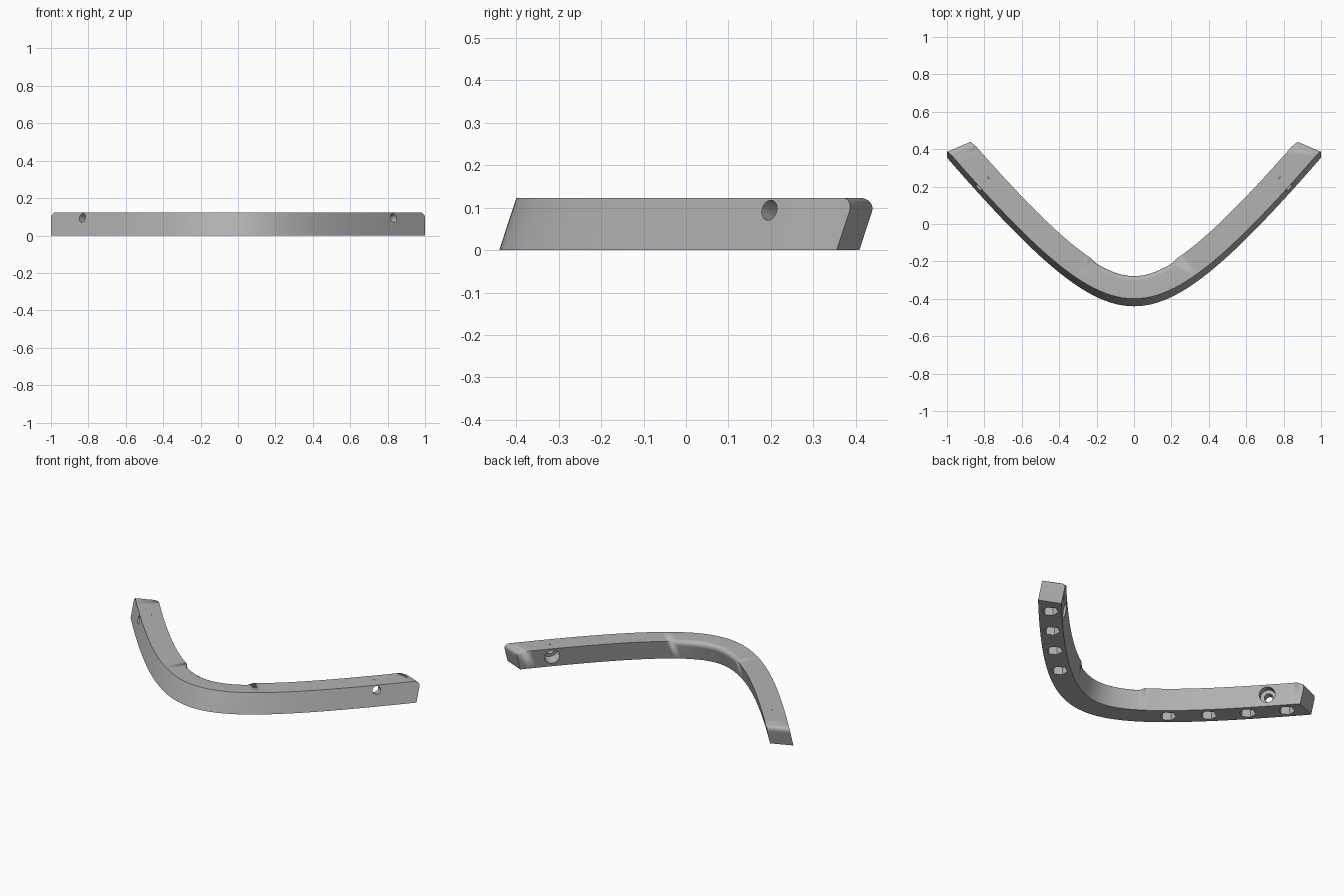
import bpy, bmesh, math
from mathutils import Vector

cube = bpy.data.objects.get("Cube")
if cube:
    bpy.data.objects.remove(cube, do_unlink=True)

HEIGHT, WIDTH, LEAN, FILLET = 0.123, 0.13, 0.33, 0.034
STEPS = 64

grey = bpy.data.materials.new("plain_grey")
grey.use_nodes = True
colour = (0.45, 0.45, 0.45, 1)
grey.diffuse_color = colour
grey.node_tree.nodes["Principled BSDF"].inputs["Base Color"].default_value = colour


def curve_point(t, offset=0.0):
    """Point on the bow at x = t, moved inward by offset."""
    root = math.sqrt(1 + (t / 0.5) ** 2)
    slope = 0.643 * 4 * t / root
    inward = Vector((-slope, 1, 0)).normalized()
    return Vector((t, -0.44 + 0.643 * (root - 1), 0)) + inward * offset, inward


def make_object(name, bm):
    bmesh.ops.recalc_face_normals(bm, faces=bm.faces)
    mesh = bpy.data.meshes.new(name)
    bm.to_mesh(mesh)
    bm.free()
    mesh.materials.append(grey)
    obj = bpy.data.objects.new(name, mesh)
    bpy.context.collection.objects.link(obj)
    return obj


# Bowed bar: four rails of points joined into a closed strip
bm = bmesh.new()
rows = []
for i in range(STEPS + 1):
    t = 2 * i / STEPS - 1
    outer, inner = curve_point(t)[0], curve_point(t * 0.972, WIDTH)[0]
    up = Vector((0, 0, HEIGHT))
    rows.append([bm.verts.new(p) for p in (outer, inner, inner + up, outer + up)])
for a, b in zip(rows, rows[1:]):
    for k in range(4):
        n = (k + 1) % 4
        bm.faces.new((a[k], a[n], b[n], b[k]))
bm.faces.new(rows[0])
bm.faces.new(rows[-1])

# Round the inner top edge and both end top edges, then lean the bar back
rounded = [bm.edges.get((a[2], b[2])) for a, b in zip(rows, rows[1:])]
rounded += [bm.edges.get((r[2], r[3])) for r in (rows[0], rows[-1])]
bmesh.ops.bevel(bm, geom=rounded, offset=FILLET, segments=8, profile=0.5,
                affect='EDGES', clamp_overlap=False)
for v in bm.verts:
    v.co.y += LEAN * v.co.z
bar = make_object("curved_bar", bm)


def cut(name, centre, direction, radius, length, sides):
    """Subtract a prism that starts at centre and runs along direction."""
    tool = bmesh.new()
    bmesh.ops.create_cone(tool, cap_ends=True, segments=sides, radius1=radius,
                          radius2=radius, depth=length)
    turn = Vector((0, 0, 1)).rotation_difference(direction).to_matrix()
    for v in tool.verts:
        v.co = turn @ (v.co + Vector((0, 0, length / 2))) + centre
    cutter = make_object(name, tool)
    cutter.hide_render = True
    mod = bar.modifiers.new(name, 'BOOLEAN')
    mod.operation, mod.solver, mod.object = 'DIFFERENCE', 'EXACT', cutter
    return cutter


cutters = []
for side in (-1, 1):
    # Screw holes with a wide counterbore on the inner side
    for x in (0.08, 0.832):
        start, inward = curve_point(side * x)
        start += Vector((0, LEAN * 0.094, 0.094))
        if x < 0.5:
            inward = Vector((0, 1, 0))
        aim = Vector((inward.x, inward.y, -LEAN * inward.y)).normalized()
        cutters.append(cut("screw_hole", start - aim * 0.05, aim, 0.024, 0.3, 32))
        cutters.append(cut("counterbore", start + aim * 0.065, aim, 0.045, 0.16, 32))
    # Hexagonal pockets in the underside
    for t in (0.44, 0.61, 0.765, 0.914):
        base = curve_point(side * t, WIDTH / 2)[0] - Vector((0, 0, 0.02))
        cutters.append(cut("hex_pocket", base, Vector((0, 0, 1)), 0.047, 0.07, 6))

# Bake the cuts and remove the cutters
bpy.context.view_layer.update()
graph = bpy.context.evaluated_depsgraph_get()
baked = bpy.data.meshes.new_from_object(bar.evaluated_get(graph))
bar.modifiers.clear()
bar.data = baked
for c in cutters:
    bpy.data.objects.remove(c, do_unlink=True)

bpy.ops.object.select_all(action='DESELECT')
bar.select_set(True)
bpy.context.view_layer.objects.active = bar
bpy.ops.object.shade_smooth_by_angle(angle=math.radians(30))
